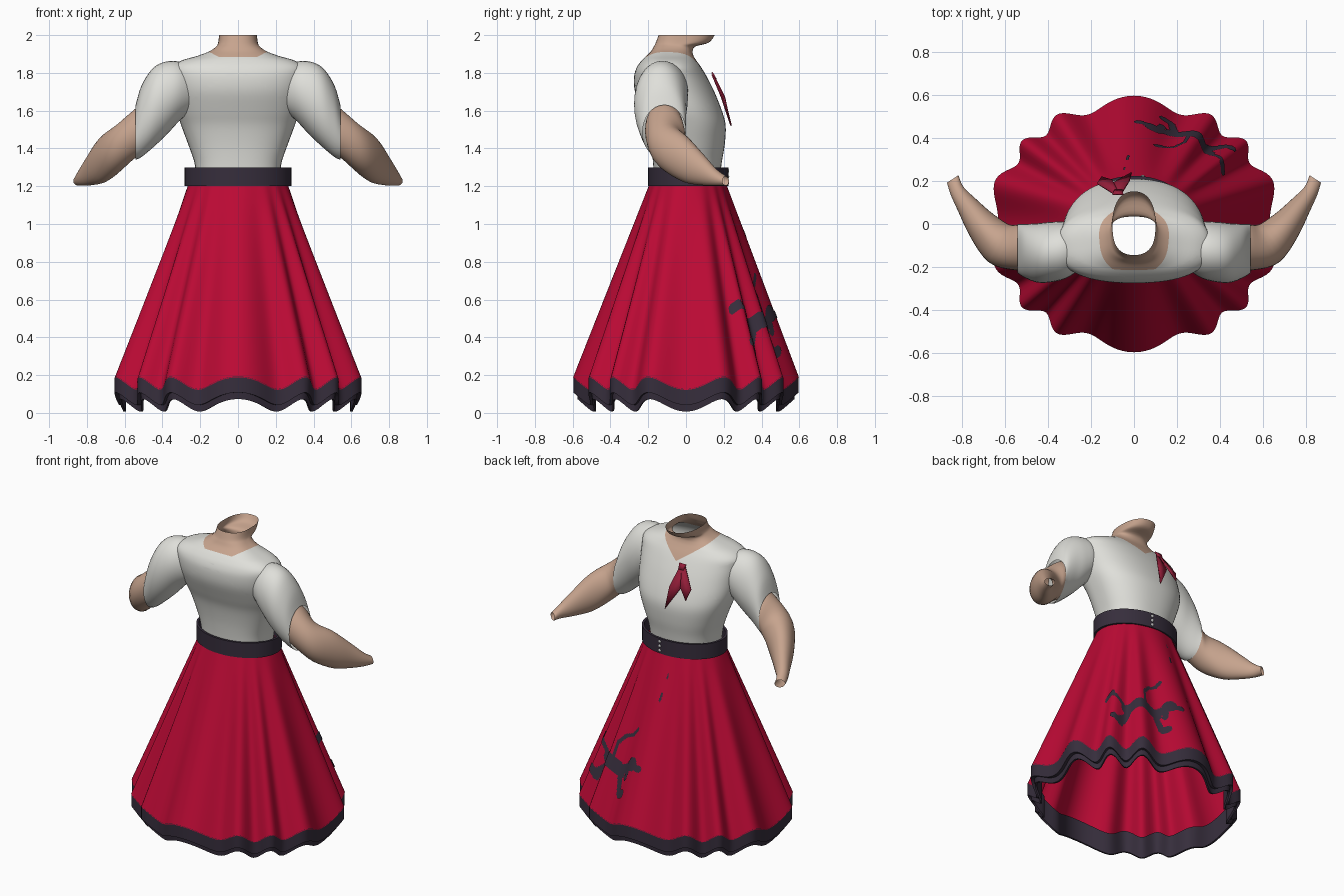
import bpy, bmesh, math
from mathutils import Vector

cube = bpy.data.objects.get("Cube")
if cube:
    bpy.data.objects.remove(cube, do_unlink=True)


def material(name, red, green, blue):
    mat = bpy.data.materials.new(name)
    mat.use_nodes = True
    color = (red, green, blue, 1)
    mat.diffuse_color = color
    shader = mat.node_tree.nodes["Principled BSDF"]
    shader.inputs["Base Color"].default_value = color
    shader.inputs["Roughness"].default_value = 0.8
    return mat


RED = material("skirt red", .5, .003, .035)
DARK = material("dark plum", .037, .027, .045)
WHITE = material("shirt white", .74, .74, .7)
SKIN = material("skin", .57, .37, .27)
SCARF = material("scarf crimson", .3, .013, .042)
GREY = material("button grey", .5, .5, .5)


def finish(name, bm, *mats, angle=50):
    """Turn a bmesh into a named, smooth shaded object."""
    mesh = bpy.data.meshes.new(name)
    bm.to_mesh(mesh)
    bm.free()
    for mat in mats:
        mesh.materials.append(mat)
    obj = bpy.data.objects.new(name, mesh)
    bpy.context.collection.objects.link(obj)
    bpy.ops.object.select_all(action='DESELECT')
    obj.select_set(True)
    bpy.context.view_layer.objects.active = obj
    bpy.ops.object.shade_smooth_by_angle(angle=math.radians(angle))
    return obj


def loft(rings):
    """Skin a list of closed rings, leaving both ends open."""
    bm = bmesh.new()
    loops = [[bm.verts.new(p) for p in ring] for ring in rings]
    for low, high in zip(loops, loops[1:]):
        for i in range(len(low)):
            j = (i + 1) % len(low)
            bm.faces.new((low[i], low[j], high[j], high[i]))
    bmesh.ops.recalc_face_normals(bm, faces=bm.faces)
    return bm


def smooth(keys, steps=4):
    """Catmull-Rom interpolation between tuples of numbers."""
    out = []
    last = len(keys) - 1
    for i in range(last):
        a, b, c, d = keys[max(i - 1, 0)], keys[i], keys[i + 1], keys[min(i + 2, last)]
        for k in range(steps):
            t = k / steps
            out.append(tuple(
                q + t * (r - p + t * (2 * p - 5 * q + 4 * r - s + t * (3 * q - p - 3 * r + s))) / 2
                for p, q, r, s in zip(a, b, c, d)))
    return out + [keys[-1]]


def angles(count):
    return [math.tau * i / count for i in range(count)]


# Skirt: a flared cone whose uneven folds deepen and lift towards the hem
WAIST, DROP, FOLDS = 1.22, 1.065, 14


def skirt_point(theta, t, scale=1.0, lift=0.0):
    phase = theta - .12 * math.sin(4 * theta) - math.pi / 2
    wave = t * math.cos(FOLDS * phase)
    x = (.26 + .4 * t + .028 * wave) * scale
    y = (.2 + .37 * t + .028 * wave) * scale
    return Vector((x * math.cos(theta), y * math.sin(theta) + .01 * (1 - t),
                   WAIST - DROP * t + .033 * wave + lift))


around = angles(FOLDS * 16)
finish("skirt", loft([[skirt_point(a, i / 16) for a in around] for i in range(17)]), RED)

# Hem: a stepped double trim under the skirt edge
trim = [(.998, .005), (.998, -.08), (.965, -.08), (.96, -.115), (.94, -.115), (.94, .03)]
finish("hem_trim", loft([[skirt_point(a, 1, s, z) for a in around] for s, z in trim]),
       DARK, angle=35)

# Skirt motif: rounded strokes laid on the cloth as (angle, height) pairs
strokes = [
    (.50, .48, .70, .47, .042),                               # body
    (.70, .48, .79, .51, .03), (.79, .52, .81, .52, .042),    # neck, head
    (.80, .51, .88, .50, .02), (.77, .50, .76, .44, .02),     # snout, ear
    (.48, .50, .41, .54, .015), (.35, .56, .38, .56, .028),   # tail
    (.51, .46, .46, .36, .022), (.45, .34, .42, .35, .026),   # hind leg
    (.69, .46, .72, .36, .022), (.73, .34, .76, .34, .026),   # front leg
    (.62, .51, .62, .60, .01), (.62, .60, .66, .67, .01),     # leash
    (.66, .67, .73, .70, .01), (.73, .70, .77, .73, .014),
    (.94, .93, .95, .97, .01), (.98, 1.07, .985, 1.09, .008),
]


def inside(u, z):
    for a, b, c, d, r in strokes:
        start, along = Vector((a, b)), Vector((c - a, d - b))
        offset = Vector((u, z)) - start
        t = min(max(offset.dot(along) / along.length_squared, 0), 1)
        if (offset - along * t).length < r:
            return True
    return False


bm = bmesh.new()
cell, grid = .006, {}


def motif_vert(i, j):
    if (i, j) not in grid:
        t = (WAIST - j * cell) / DROP
        grid[i, j] = bm.verts.new(skirt_point(math.radians(i * cell * 100), t, 1.01))
    return grid[i, j]


for i in range(50, 170):
    for j in range(50, 185):
        if inside((i + .5) * cell, (j + .5) * cell):
            bm.faces.new([motif_vert(*c) for c in
                          ((i, j), (i + 1, j), (i + 1, j + 1), (i, j + 1))])
bmesh.ops.recalc_face_normals(bm, faces=bm.faces)
finish("skirt_motif", bm, DARK)

# Belt with three buttons
belt = [(0, 1.2), (0, 1.3), (-.015, 1.3), (-.015, 1.2), (0, 1.2)]
finish("belt", loft([[((.282 + d) * math.cos(a), .012 + (.213 + d) * math.sin(a), z)
                      for a in angles(48)] for d, z in belt]), DARK, angle=35)
for k in range(3):
    bpy.ops.mesh.primitive_uv_sphere_add(segments=12, ring_count=8, radius=.012,
                                         location=(.04, .217, 1.22 + .03 * k))
    button = bpy.context.object
    button.name = "belt_button"
    button.data.materials.append(GREY)
    bpy.ops.object.shade_smooth()

# Torso and neck: height, half width, back, front
torso = [
    (1.25, .22, -.17, .18), (1.33, .232, -.175, .19), (1.42, .263, -.185, .205),
    (1.52, .3, -.205, .21), (1.6, .325, -.235, .19), (1.7, .34, -.27, .15),
    (1.78, .35, -.275, .11), (1.83, .35, -.26, .08), (1.865, .3, -.235, .055),
    (1.89, .215, -.21, .04), (1.915, .15, -.185, .035), (1.94, .115, -.17, .05),
    (1.96, .105, -.16, .12), (2.0, .1, -.145, .152),
]


def power(v, exponent=.88):
    return math.copysign(abs(v) ** exponent, v)


def torso_point(a, z, width, back, front):
    """The chest is rounded and the back is flatter."""
    s = math.sin(a)
    y = (front + back) / 2 + (front - back) / 2 * power(s, .88 if s > 0 else .65)
    return width * power(math.cos(a)), y, z


bm = loft([[torso_point(a, *key) for a in angles(64)] for key in smooth(torso)])
# Neckline: two sloping planes cut the front V, a third the back; skin lies above all
cuts = [(Vector((0, .12, 1.785)), Vector((side * -.65, .1, 1))) for side in (-1, 1)]
cuts.append((Vector((0, -.2, 1.88)), Vector((0, .35, 1))))
for point, normal in cuts:
    bmesh.ops.bisect_plane(bm, geom=bm.verts[:] + bm.edges[:] + bm.faces[:],
                           plane_co=point, plane_no=normal)
for face in bm.faces:
    middle = face.calc_center_median()
    face.material_index = int(all((middle - p).dot(n) > 0 for p, n in cuts))
finish("shirt_body_and_neck", bm, WHITE, SKIN)

# Sleeves and arms: x, y, z, heading, half width, half height
sleeve = [
    (.2, -.11, 1.71, 0, .06, .08), (.3, -.12, 1.705, 0, .125, .15),
    (.38, -.13, 1.665, 0, .14, .195), (.45, -.135, 1.615, 0, .138, .21),
    (.51, -.125, 1.545, 0, .125, .19), (.542, -.115, 1.485, 0, .115, .145),
]
arm = [
    (.50, -.115, 1.51, 0, .1, .13), (.55, -.11, 1.475, .1, .105, .13),
    (.63, -.09, 1.405, .5, .1, .125), (.71, -.005, 1.343, .85, .075, .122),
    (.78, .09, 1.285, .95, .05, .08), (.825, .155, 1.248, 1, .035, .045),
    (.845, .21, 1.228, 1, .032, .025),
]


def limb(name, keys, side, mat):
    rings = [[(side * (x - math.sin(h) * w * math.cos(a)),
               y + math.cos(h) * w * math.cos(a), z + v * math.sin(a))
              for a in angles(32)] for x, y, z, h, w, v in smooth(keys)]
    finish(name, loft(rings), mat)


for label, side in (("left", 1), ("right", -1)):
    limb(label + "_sleeve", sleeve, side, WHITE)
    limb(label + "_arm", arm, side, SKIN)

# Neck scarf: a knot and two hanging tails
tails = {
    "scarf_long_tail": [(-.085, .135, 1.79), (-.1, .185, 1.67), (-.01, .235, 1.52),
                        (-.02, .2, 1.66), (-.06, .135, 1.79)],
    "scarf_short_tail": [(-.09, .135, 1.79), (-.17, .185, 1.67), (-.15, .215, 1.6),
                         (-.1, .2, 1.67), (-.07, .14, 1.79)],
    "scarf_knot": [(-.1, .135, 1.8), (-.09, .155, 1.765), (-.055, .155, 1.765),
                   (-.05, .135, 1.8)],
}
for name, points in tails.items():
    bm = bmesh.new()
    bm.faces.new([bm.verts.new(p) for p in points])
    bmesh.ops.triangulate(bm, faces=bm.faces)
    plate = finish(name, bm, SCARF)
    plate.modifiers.new("thickness", 'SOLIDIFY').thickness = .008
